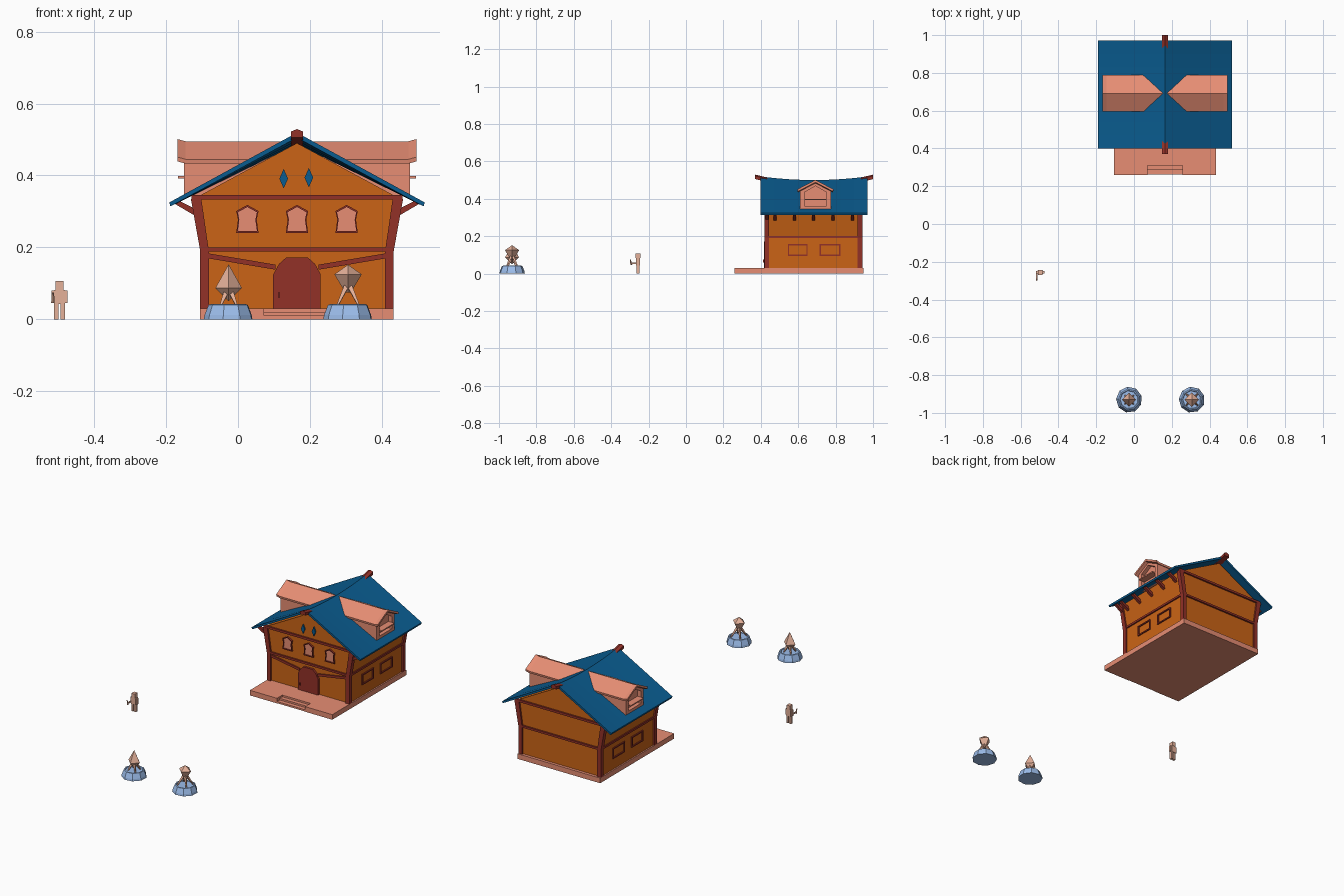
import bpy, bmesh, math
from mathutils import Vector

if "Cube" in bpy.data.objects:
    bpy.data.objects.remove(bpy.data.objects["Cube"])

CX = 0.164   # house centre line
YM = 0.685   # house middle in depth


def material(name, rgb):
    m = bpy.data.materials.new(name)
    m.diffuse_color = tuple((c / 255) ** 2.2 for c in rgb) + (1,)
    m.use_nodes = True
    m.node_tree.nodes["Principled BSDF"].inputs["Base Color"].default_value = m.diffuse_color
    return m


ORANGE = material("plaster", (202, 100, 28))
RED = material("timber", (145, 52, 44))
BLUE = material("roofing", (18, 92, 142))
PINK = material("salmon", (230, 140, 115))
STONE = material("pale_stone", (155, 188, 235))
SKIN = material("beige", (228, 175, 152))


def loft(name, rings, mat, loc=(0, 0, 0), closed=False):
    bm = bmesh.new()
    vs = [[bm.verts.new(p) for p in r] for r in rings]
    n = len(rings[0])
    for k in range(len(vs) if closed else len(vs) - 1):
        a, b = vs[k], vs[(k + 1) % len(vs)]
        for i in range(n):
            bm.faces.new((a[i], a[(i + 1) % n], b[(i + 1) % n], b[i]))
    if not closed:
        bm.faces.new(vs[0])
        bm.faces.new(vs[-1])
    bmesh.ops.remove_doubles(bm, verts=bm.verts, dist=1e-5)
    bmesh.ops.recalc_face_normals(bm, faces=bm.faces)
    me = bpy.data.meshes.new(name)
    bm.to_mesh(me)
    bm.free()
    me.materials.append(mat)
    ob = bpy.data.objects.new(name, me)
    ob.location = loc
    bpy.context.collection.objects.link(ob)
    return ob


def put(p, axis, d):
    return {"x": (d, p[0], p[1]), "y": (p[0], d, p[1]), "z": (p[0], p[1], d)}[axis]


def prism(name, pts, axis, a, b, mat, loc=(CX, 0, 0)):
    return loft(name, [[put(p, axis, d) for p in pts] for d in (a, b)], mat, loc)


def frame(name, outer, inner, axis, a, b, mat):
    rings = [(outer, a), (outer, b), (inner, b), (inner, a)]
    return loft(name, [[put(p, axis, d) for p in r] for r, d in rings], mat, (CX, 0, 0), True)


def box(name, x0, x1, y0, y1, z0, z1, mat, loc=(CX, 0, 0)):
    return prism(name, [(x0, y0), (x1, y0), (x1, y1), (x0, y1)], "z", z0, z1, mat, loc)


def lathe(name, prof, n, mat, loc, turn=0):
    ring = [turn + 2 * math.pi * i / n for i in range(n)]
    return loft(name, [[(r * math.cos(a), r * math.sin(a), z) for a in ring] for r, z in prof], mat, loc)


def spike(name, p0, p1, r0, r1, mat, loc):
    q = (Vector(p1) - Vector(p0)).to_track_quat("Z", "Y")
    ring = [math.pi / 2 * i for i in range(4)]
    return loft(name, [[Vector(p) + q @ Vector((r * math.cos(a), r * math.sin(a), 0)) for a in ring]
                       for p, r in ((p0, r0), (p1, r1))], mat, loc)


def sym(half):
    """Mirror a right-hand outline across the centre line."""
    return half + [(-x, z) for x, z in reversed(half) if x > 0]


def scaled(pts, k, c):
    return [(c[0] + (x - c[0]) * k, c[1] + (z - c[1]) * k) for x, z in pts]


# Platform with recessed steps
prism("platform", sym([(0.092, 0.31), (0.092, 0.26), (0.269, 0.26), (0.269, 0.95)]), "z", 0, 0.03, PINK)
for i in range(2):
    box("step", -0.092, 0.092, 0.262 + 0.024 * i, 0.31, 0, 0.01 * (i + 1), PINK)

# House body with flared upper storey
prism("house_walls", sym([(0.261, 0.03), (0.261, 0.195), (0.287, 0.335), (0, 0.49)]), "y", 0.43, 0.933, ORANGE)

# Corner posts, side beams, eave brackets
post = [(0.245, 0.03), (0.269, 0.03), (0.269, 0.19), (0.295, 0.335), (0.266, 0.335), (0.245, 0.19)]
for s in (-1, 1):
    for y in (0.419, 0.917):
        prism("corner_post", [(s * x, z) for x, z in post], "y", y, y + 0.026, RED)
    box("side_beam", s * 0.25, s * 0.269, 0.43, 0.935, 0.189, 0.201, RED)
    for i in range(6):
        y = 0.468 + 0.1035 * i if i < 5 else 0.425
        bracket = [(0.275, 0.283), (0.275, 0.303), (0.325, 0.328), (0.338, 0.32)]
        prism("eave_bracket", [(s * x, z) for x, z in bracket], "y", y, y + 0.016, RED)
    # Side windows
    for y0, y1 in ((0.545, 0.65), (0.715, 0.825)):
        o = [(y0, 0.095), (y1, 0.095), (y1, 0.157), (y0, 0.157)]
        n = [(y0 + 0.007, 0.102), (y1 - 0.007, 0.102), (y1 - 0.007, 0.15), (y0 + 0.007, 0.15)]
        frame("side_window_frame", o, n, "x", s * 0.258, s * 0.268, RED)
    # Diagonal front braces
    brace = [(0.25, 0.184), (0.25, 0.17), (0.06, 0.138), (0.06, 0.152)]
    prism("front_brace", [(s * x, z) for x, z in brace], "y", 0.423, 0.435, RED)

# Front and back beams
for y0, y1 in ((0.421, 0.435), (0.928, 0.943)):
    box("lower_beam", -0.268, 0.268, y0, y1, 0.188, 0.2, RED)
    box("upper_beam", -0.293, 0.293, y0, y1, 0.333, 0.346, RED)

# Arched door
door = sym([(0.066, 0.03), (0.066, 0.125), (0.05, 0.154), (0.03, 0.172)])
prism("front_door", door, "y", 0.417, 0.435, RED)
box("door_handle", -0.053, -0.047, 0.411, 0.418, 0.06, 0.075, RED)

# Front windows and gable diamonds
pane = sym([(0.031, 0.24), (0.026, 0.277), (0.031, 0.301), (0.0, 0.318)])
for dx in (-0.138, 0, 0.138):
    o = [(x + dx, z) for x, z in pane]
    n = scaled(o, 0.86, (dx, 0.277))
    frame("front_window_frame", o, n, "y", 0.435, 0.42, RED)
    prism("front_window_pane", n, "y", 0.435, 0.426, PINK)
for dx, z in ((-0.037, 0.391), (0.033, 0.394)):
    prism("gable_diamond", [(dx - 0.012, z), (dx, z - 0.027), (dx + 0.012, z), (dx, z + 0.027)],
          "y", 0.435, 0.422, BLUE)

# Sagging main roof and ridge beam with raised ends
rings, beam = [], []
for i in range(9):
    t = -1 + i / 4
    z, y = 0.5 + 0.019 * t * t, YM + 0.286 * t
    rings.append([(x, y, h) for x, h in ((-0.355, 0.325), (0, z), (0.355, 0.325),
                                         (0.352, 0.314), (0, z - 0.014), (-0.352, 0.314))])
    y, z = YM + 0.315 * t, 0.486 + 0.043 * t * t
    beam.append([(x, y, z + h) for x, h in ((-0.017, -0.024), (0.017, -0.024), (0.017, -0.007),
                                            (0, 0.0), (-0.017, -0.007))])
loft("main_roof", rings, BLUE, (CX, 0, 0))
loft("ridge_beam", beam, RED, (CX, 0, 0))

# Dormers on both slopes
YD = 0.692
gable = [(YD - 0.083, 0.345), (YD + 0.083, 0.345), (YD + 0.083, 0.445), (YD, 0.488), (YD - 0.083, 0.445)]
hole = [(YD - 0.058, 0.362), (YD + 0.058, 0.362), (YD + 0.058, 0.435), (YD, 0.468), (YD - 0.058, 0.435)]
for s in (-1, 1):
    prism("dormer_body", gable, "x", s * 0.05, s * 0.292, PINK)
    frame("dormer_front", gable, hole, "x", s * 0.29, s * 0.314, PINK)
    rings = []
    for x, lift in ((0, 0), (0.31, 0), (0.332, 0.006)):
        rings.append([(s * x, YD + y, z + lift) for y, z in (
            (-0.096, 0.445), (0, 0.495), (0.096, 0.445), (0.094, 0.433), (0, 0.482), (-0.094, 0.433))])
    loft("dormer_roof", rings, PINK, (CX, 0, 0))
    box("dormer_rail", s * 0.29, s * 0.331, YD - 0.058, YD + 0.058, 0.392, 0.399, PINK)

# Two pedestals with crystals
for k, x in enumerate((-0.026, 0.306)):
    loc = (x, -0.93, 0)
    lathe("pedestal", [(0.069, 0), (0.067, 0.012), (0.056, 0.04), (0.05, 0.042), (0.047, 0.037)], 9,
          STONE, loc, 0.3)
    crystal = ([(0, 0.05), (0.037, 0.087), (0, 0.153)], [(0.008, 0.075), (0.038, 0.125), (0, 0.152)])[k]
    lathe("crystal", crystal, 4, SKIN, loc)
    for i in range(4):
        a = math.pi / 4 + math.pi / 2 * i
        c, s = math.cos(a), math.sin(a)
        r0, r1, z1 = ((0.034, 0.012, 0.072), (0.045, 0.008, 0.09))[k]
        spike("crystal_claw", (r0 * c, r0 * s, 0.034), (r1 * c, r1 * s, z1), 0.003, 0.009, SKIN, loc)

# Small standing figure
loc = (-0.496, -0.256, 0)
box("figure_head", -0.011, 0.011, -0.013, 0.012, 0.082, 0.107, SKIN, loc)
box("figure_torso", -0.015, 0.015, -0.01, 0.01, 0.042, 0.082, SKIN, loc)
for s in (-1, 1):
    box("figure_leg", s * 0.003, s * 0.015, -0.008, 0.008, 0, 0.042, SKIN, loc)
    box("figure_arm", s * 0.015, s * 0.022, -0.007, 0.007, 0.046, 0.08, SKIN, loc)
box("figure_forearm", -0.022, -0.015, -0.036, 0, 0.052, 0.059, SKIN, loc)
spike("figure_tool", (-0.0185, -0.036, 0.046), (-0.0185, -0.042, 0.074), 0.005, 0.003, SKIN, loc)
